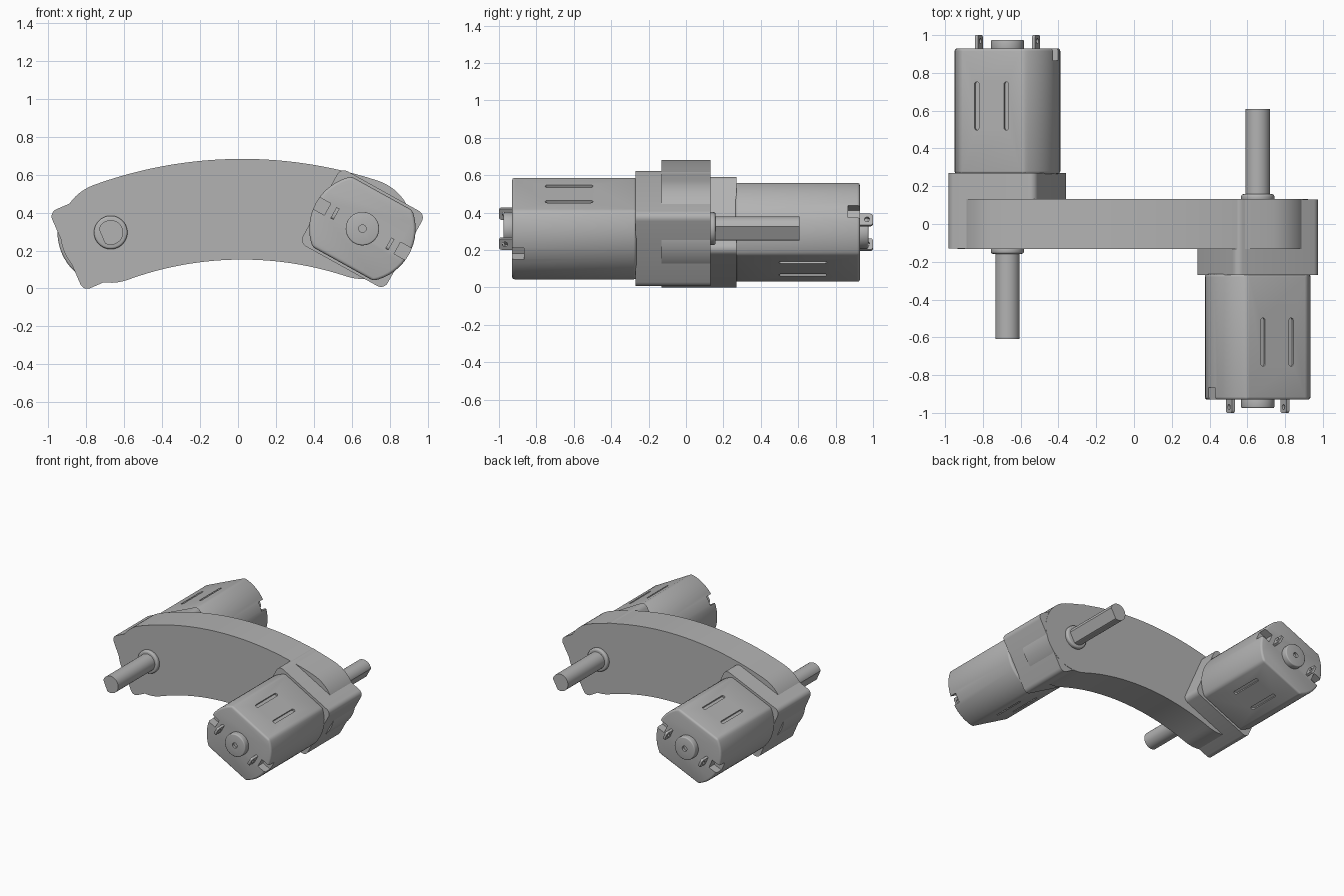
import bpy, bmesh, math
from mathutils import Matrix, Vector

if "Cube" in bpy.data.objects:
    bpy.data.objects.remove(bpy.data.objects["Cube"], do_unlink=True)

gray = bpy.data.materials.new("plain_gray")
gray.use_nodes = True
gray.diffuse_color = (0.45, 0.45, 0.45, 1)
gray.node_tree.nodes["Principled BSDF"].inputs["Base Color"].default_value = (0.45, 0.45, 0.45, 1)

AXES = {
    "x": lambda p, q, h: Vector((h, p, q)),
    "y": lambda p, q, h: Vector((p, h, q)),
    "z": lambda p, q, h: Vector((p, q, h)),
}


def arc(cx, cy, r, start, end, n=16):
    """Points on an arc, angles in degrees."""
    angles = [math.radians(start + (end - start) * i / n) for i in range(n + 1)]
    return [(cx + r * math.cos(a), cy + r * math.sin(a)) for a in angles]


def circle(r, n=48, cx=0, cy=0):
    return arc(cx, cy, r, 0, 360, n)[:-1]


def rounded_rect(w, h, r):
    return [p for k, (sx, sy) in enumerate([(1, 1), (-1, 1), (-1, -1), (1, -1)])
            for p in arc(sx * (w - r), sy * (h - r), r, 90 * k, 90 * k + 90, 6)]


def prism(name, points, low, high, axis="y"):
    """Extrude a flat outline along one axis."""
    bm = bmesh.new()
    face = bm.faces.new([bm.verts.new(AXES[axis](p, q, low)) for p, q in points])
    out = bmesh.ops.extrude_face_region(bm, geom=[face])
    moved = [v for v in out["geom"] if isinstance(v, bmesh.types.BMVert)]
    bmesh.ops.translate(bm, verts=moved, vec=AXES[axis](0, 0, high - low))
    bmesh.ops.recalc_face_normals(bm, faces=bm.faces)
    mesh = bpy.data.meshes.new(name)
    bm.to_mesh(mesh)
    bm.free()
    mesh.materials.append(gray)
    obj = bpy.data.objects.new(name, mesh)
    bpy.context.collection.objects.link(obj)
    return obj


def finish(obj, bevel=0, cutters=(), matrix=Matrix()):
    """Round the edges, cut the holes, place the part and smooth it."""
    if bevel:
        mod = obj.modifiers.new("round", "BEVEL")
        mod.width, mod.segments = bevel, 3
        mod.limit_method, mod.angle_limit = "ANGLE", math.radians(35)
    for cutter in cutters:
        mod = obj.modifiers.new("cut", "BOOLEAN")
        mod.operation, mod.solver, mod.object = "DIFFERENCE", "EXACT", cutter
    bpy.context.view_layer.update()
    graph = bpy.context.evaluated_depsgraph_get()
    mesh = bpy.data.meshes.new_from_object(obj.evaluated_get(graph))
    obj.modifiers.clear()
    obj.data = mesh
    for cutter in cutters:
        bpy.data.objects.remove(cutter, do_unlink=True)
    obj.matrix_world = matrix
    bpy.ops.object.select_all(action="DESELECT")
    obj.select_set(True)
    bpy.context.view_layer.objects.active = obj
    bpy.ops.object.shade_smooth_by_angle(angle=math.radians(35))


def gear_motor(side, x, z, turn, tilt):
    place = (Matrix.Translation((x, 0, z)) @ Matrix.Rotation(math.radians(turn), 4, "Z")
             @ Matrix.Rotation(math.radians(tilt), 4, "Y"))

    # Gearbox block
    finish(prism(side + "_gearbox", rounded_rect(0.255, 0.226, 0.04), -0.27, 0.13), matrix=place)

    # Motor can: a round can with two flats, side notches and vent slots
    radius, flat = 0.28, 0.212
    corner = math.degrees(math.asin(flat / radius))
    outline = arc(0, 0, radius, -corner, corner) + arc(0, 0, radius, 180 - corner, 180 + corner)
    can = prism(side + "_motor_can", outline, -0.93, -0.265)
    cutters = []
    for s in (-1, 1):
        notch = [(s * 0.21, -0.035), (s * 0.32, -0.035), (s * 0.32, 0.035), (s * 0.21, 0.035)]
        cutters.append(prism("notch_cutter", notch, -0.99, -0.865))
        slot = arc(s * 0.085, -0.51, 0.013, 0, 180, 8) + arc(s * 0.085, -0.74, 0.013, 180, 360, 8)
        for low, high in ((flat - 0.015, 0.3), (-0.3, 0.015 - flat)):
            cutters.append(prism("slot_cutter", slot, low, high, "z"))
    finish(can, 0.015, cutters, place)

    # Rear bearing cap with a small centre hole
    cap = prism(side + "_bearing_cap", circle(0.088), -0.975, -0.92)
    finish(cap, 0.008, [prism("hole_cutter", circle(0.02, 20), -1.0, -0.955)], place)

    # Terminals with eyelets
    for s, label in ((-1, "inner"), (1, "outer")):
        tab = [(-0.92, -0.033), (-0.92, 0.033)] + [(p, q) for p, q in
               arc(-0.985, 0.018, 0.015, 90, 180, 5) + arc(-0.985, -0.018, 0.015, 180, 270, 5)]
        terminal = prism(f"{side}_{label}_terminal", tab, s * 0.165 - 0.009, s * 0.165 + 0.009, "x")
        eye = prism("eye_cutter", circle(0.014, 16, -0.968), s * 0.165 - 0.05, s * 0.165 + 0.05, "x")
        finish(terminal, 0, [eye], place)

    # Output collar and flatted shaft
    finish(prism(side + "_shaft_collar", circle(0.088), 0.12, 0.158), 0.012, matrix=place)
    cut = math.degrees(math.acos(0.05 / 0.065))
    shaft = prism(side + "_output_shaft", arc(0, 0, 0.065, cut, 360 - cut, 40), 0.12, 0.608)
    finish(shaft, matrix=place)


right_end, left_end = Vector((0.655, 0.315)), Vector((-0.67, 0.295))
gear_motor("left", right_end.x, right_end.y, 0, 29)
gear_motor("right", left_end.x, left_end.y, 180, 23.5)

# Curved housing: an arched band with round ends joining both gearboxes
half_width, rise = 0.265, 0.112
span = right_end - left_end
half = span.length / 2
bend = (half * half + rise * rise) / (2 * rise)
lean = math.degrees(math.atan2(span.y, span.x))
middle = (right_end + left_end) / 2
centre = middle + Vector((-span.y, span.x)).normalized() * (rise - bend)
sweep = math.degrees(math.asin(half / bend))
first, last = 90 + lean - sweep, 90 + lean + sweep
band = (arc(*centre, bend + half_width, first, last, 40)
        + arc(*left_end, half_width, last, last + 180, 30)[1:-1]
        + arc(*centre, bend - half_width, last, first, 40)
        + arc(*right_end, half_width, first - 180, first, 30)[1:-1])
finish(prism("curved_housing", band, -0.132, 0.132))
